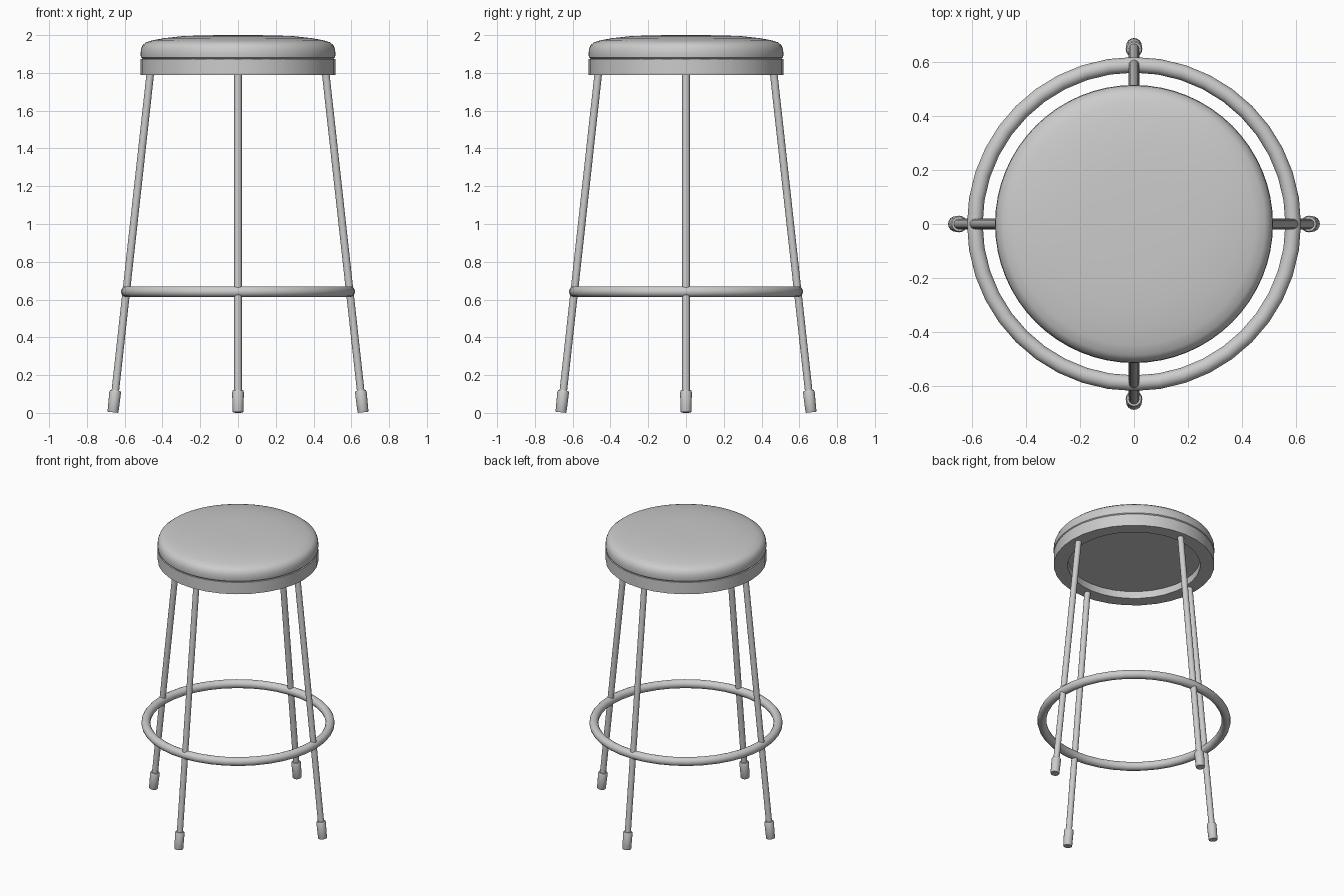
import bpy, math
from mathutils import Vector, Matrix

if "Cube" in bpy.data.objects:
    bpy.data.objects.remove(bpy.data.objects["Cube"])


def finish(obj, angle=35):
    bpy.ops.object.select_all(action='DESELECT')
    obj.select_set(True)
    bpy.context.view_layer.objects.active = obj
    bpy.ops.object.shade_smooth_by_angle(angle=math.radians(angle))
    return obj


def lathe(name, profile, n):
    """Revolve (radius, height) points around z; zero radius makes a pole."""
    verts, faces, rings = [], [], []
    for r, z in profile:
        k = 1 if r == 0 else n
        rings.append((len(verts), k))
        for i in range(k):
            a = 2 * math.pi * i / n
            verts.append((r * math.cos(a), r * math.sin(a), z))
    for (s, a), (t, b) in zip(rings, rings[1:]):
        for i in range(n):
            j = (i + 1) % n
            f = [s + i % a, s + j % a, t + j % b, t + i % b]
            faces.append(list(dict.fromkeys(f)))
    me = bpy.data.meshes.new(name)
    me.from_pydata(verts, [], faces)
    me.update()
    obj = bpy.data.objects.new(name, me)
    bpy.context.collection.objects.link(obj)
    return finish(obj)


# Padded cushion
lathe("seat_cushion", [(0, 1.874), (0.505, 1.874), (0.514, 1.882), (0.516, 1.90),
                       (0.514, 1.925), (0.505, 1.947), (0.487, 1.962), (0.45, 1.973),
                       (0.39, 1.984), (0.30, 1.994), (0.18, 1.999), (0, 2.0)], 64)

# Seat band with recessed underside
lathe("seat_band", [(0, 1.84), (0.425, 1.84), (0.425, 1.79), (0.515, 1.79),
                    (0.515, 1.873), (0, 1.873)], 32)

# Foot ring
bpy.ops.mesh.primitive_torus_add(major_radius=0.591, minor_radius=0.029,
                                 major_segments=40, minor_segments=14,
                                 location=(0, 0, 0.642))
ring = bpy.context.object
ring.name = "foot_ring"
finish(ring)

# Splayed legs with rubber feet, modelled along z then tilted into place
bottom, top = Vector((0.662, 0, 0.003)), Vector((0.464, 0, 1.80))
axis = top - bottom
tilt = Matrix.Translation(bottom) @ Vector((0, 0, 1)).rotation_difference(axis).to_matrix().to_4x4()
for i, side in enumerate(("right", "back", "left", "front")):
    place = Matrix.Rotation(i * math.pi / 2, 4, 'Z') @ tilt
    leg = lathe(side + "_leg", [(0, 0.05), (0.02, 0.05), (0.02, axis.length),
                                (0, axis.length)], 16)
    foot = lathe(side + "_foot", [(0, 0), (0.027, 0), (0.029, 0.004), (0.031, 0.108),
                                  (0.027, 0.117), (0, 0.117)], 16)
    leg.matrix_world = place
    foot.matrix_world = place
